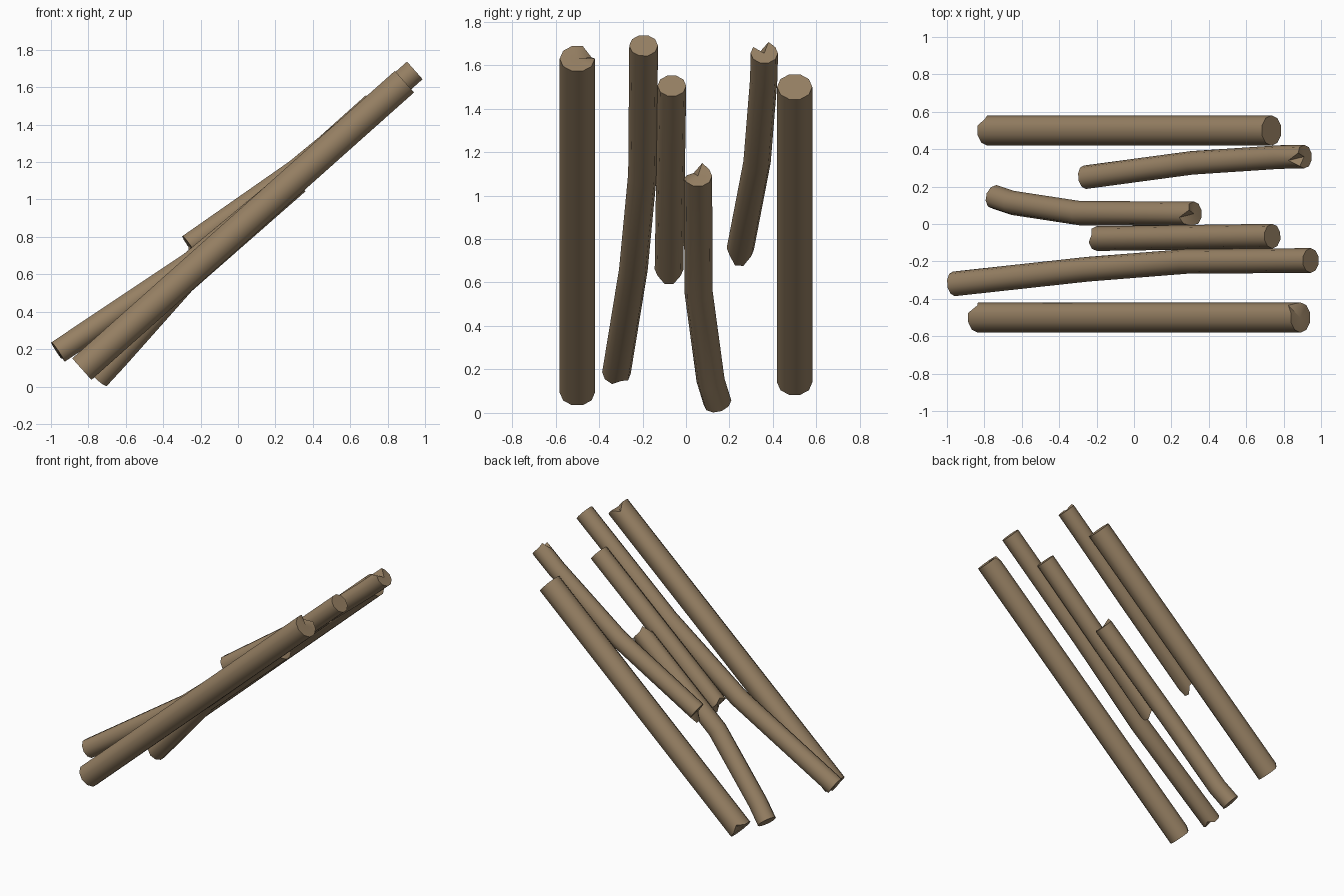
import bpy, bmesh, math
from mathutils import Vector

if "Cube" in bpy.data.objects:
    bpy.data.objects.remove(bpy.data.objects["Cube"])

SIDES = 10

wood = bpy.data.materials.new("brown_wood")
wood.diffuse_color = (0.305, 0.215, 0.125, 1.0)
wood.use_nodes = True
wood.node_tree.nodes["Principled BSDF"].inputs["Base Color"].default_value = wood.diffuse_color


def log(name, radius, path, low=None, high=None):
    """Round pole along a path; low/high push single rim points of the end
    along the outward axis (negative = notch, positive = splinter)."""
    pts = [Vector(p) for p in path]
    bm = bmesh.new()
    rings = []
    for i, p in enumerate(pts):
        t = Vector((0, 0, 0))
        if i > 0:
            t += (p - pts[i - 1]).normalized()
        if i < len(pts) - 1:
            t += (pts[i + 1] - p).normalized()
        t.normalize()
        y = Vector((0, 1, 0))
        u = (y - t * y.dot(t)).normalized()
        v = t.cross(u)
        ring = []
        for k in range(SIDES):
            a = 2 * math.pi * k / SIDES
            q = p + radius * (u * math.cos(a) + v * math.sin(a))
            if i == 0:
                q -= t * (low or {}).get(k, 0)
            if i == len(pts) - 1:
                q += t * (high or {}).get(k, 0)
            ring.append(bm.verts.new(q))
        rings.append(ring)
    # bark
    for a, b in zip(rings, rings[1:]):
        for k in range(SIDES):
            n = (k + 1) % SIDES
            bm.faces.new((a[k], a[n], b[n], b[k]))
    # sawn or broken ends
    for ring, p in ((rings[0], pts[0]), (rings[-1], pts[-1])):
        c = bm.verts.new(p)
        for k in range(SIDES):
            bm.faces.new((ring[k], ring[(k + 1) % SIDES], c))
    bmesh.ops.recalc_face_normals(bm, faces=bm.faces)
    me = bpy.data.meshes.new(name)
    bm.to_mesh(me)
    bm.free()
    me.materials.append(wood)
    ob = bpy.data.objects.new(name, me)
    bpy.context.collection.objects.link(ob)
    bpy.ops.object.select_all(action='DESELECT')
    ob.select_set(True)
    bpy.context.view_layer.objects.active = ob
    bpy.ops.object.shade_smooth_by_angle(angle=math.radians(50))


# thick straight outer poles
log("front_pole", 0.081, [(-0.835, -0.5, 0.093), (0.89, -0.5, 1.63)],
    low={1: -0.04}, high={1: -0.045})
log("back_pole", 0.081, [(-0.785, 0.5, 0.14), (0.735, 0.5, 1.5)],
    low={1: -0.03})

# long bent pole
log("long_bent_pole", 0.066,
    [(-0.963, -0.32, 0.184), (-0.25, -0.242, 0.66),
     (0.28, -0.2, 1.1), (0.945, -0.195, 1.69)], low={8: -0.03})

# short inner poles
log("short_straight_pole", 0.066, [(-0.2, -0.078, 0.66), (0.74, -0.065, 1.505)],
    low={2: -0.02, 7: 0.03, 8: 0.03})
log("low_bent_pole", 0.065,
    [(-0.745, 0.145, 0.047), (-0.65, 0.113, 0.15),
     (-0.29, 0.058, 0.555), (0.32, 0.055, 1.09)],
    high={2: 0.02, 3: -0.05, 4: -0.04, 5: -0.02})
log("high_bent_pole", 0.063,
    [(-0.263, 0.25, 0.755), (0.31, 0.327, 1.155),
     (0.78, 0.358, 1.54), (0.91, 0.36, 1.655)],
    low={7: 0.05, 8: 0.05}, high={3: -0.06, 2: 0.01})
